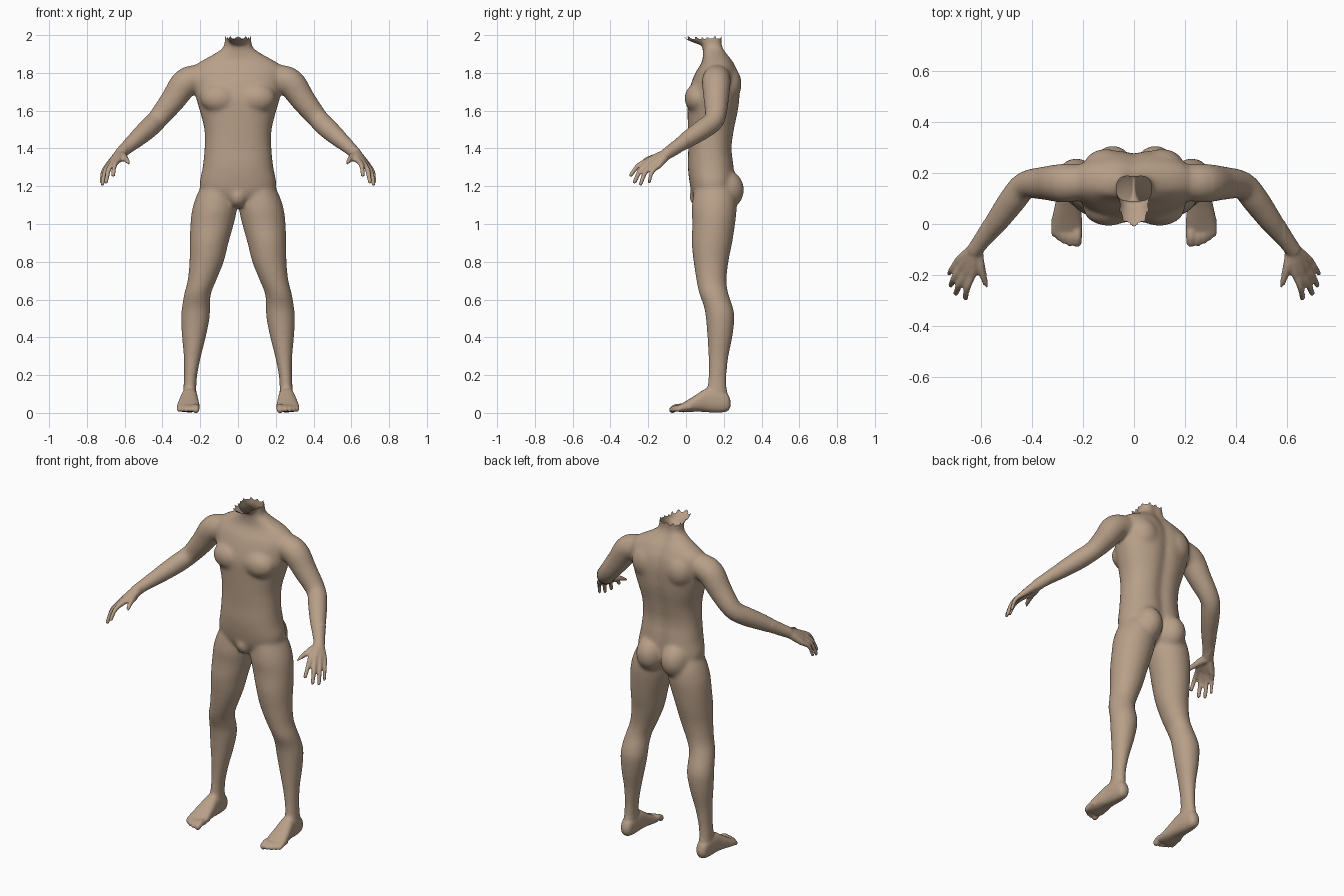
import bpy, bmesh, math
from mathutils import Vector, Matrix

if "Cube" in bpy.data.objects:
    bpy.data.objects.remove(bpy.data.objects["Cube"])

bm = bmesh.new()


def smooth_path(rows, steps=4):
    """Catmull-Rom resampling of tuples."""
    out = []
    for i in range(len(rows) - 1):
        p0, p1 = rows[max(i - 1, 0)], rows[i]
        p2, p3 = rows[i + 1], rows[min(i + 2, len(rows) - 1)]
        for k in range(steps):
            t = k / steps
            out.append([0.5 * (2 * b + (c - a) * t + (2 * a - 5 * b + 4 * c - d) * t * t
                               + (3 * b - a - 3 * c + d) * t ** 3)
                        for a, b, c, d in zip(p0, p1, p2, p3)])
    out.append(list(rows[-1]))
    return out


def skin(rings):
    vs = [[bm.verts.new(p) for p in r] for r in rings]
    n = len(vs[0])
    for a, b in zip(vs, vs[1:]):
        for i in range(n):
            j = (i + 1) % n
            bm.faces.new((a[i], a[j], b[j], b[i]))
    bm.faces.new(vs[0][::-1])
    bm.faces.new(vs[-1])


def loft(rows, axis='z', power=2.0, groove=0.0, n=48):
    """Rows of (position, a0, a1, b0, b1): superellipse slices along z or y."""
    rings = []
    for t, a0, a1, b0, b1 in smooth_path(rows):
        ring = []
        for i in range(n):
            w = 2 * math.pi * i / n
            c, s = math.cos(w), math.sin(w)
            a = (a0 + a1) / 2 + (a1 - a0) / 2 * math.copysign(abs(c) ** (2 / power), c)
            b = (b0 + b1) / 2 + (b1 - b0) / 2 * math.copysign(abs(s) ** (2 / power), s)
            if s > 0:
                b -= groove * math.exp(-(a / 0.035) ** 2)
            ring.append((a, b, t) if axis == 'z' else (a, t, b))
        rings.append(ring)
    skin(rings)


def ball(c, r):
    m = Matrix.Translation(c) @ Matrix.Diagonal((*r, 1))
    bmesh.ops.create_uvsphere(bm, u_segments=24, v_segments=16, radius=1, matrix=m)


def tube(rows, n=20):
    """Round limb through (x, y, z, radius) with ball ends."""
    pts = smooth_path(rows)
    rings = []
    for i, p in enumerate(pts):
        d = Vector(pts[min(i + 1, len(pts) - 1)][:3]) - Vector(pts[max(i - 1, 0)][:3])
        q = d.to_track_quat('Z', 'Y')
        rings.append([Vector(p[:3]) + q @ Vector((p[3] * math.cos(2 * math.pi * k / n),
                                                  p[3] * math.sin(2 * math.pi * k / n), 0))
                      for k in range(n)])
    skin(rings)
    for p in (pts[0], pts[-1]):
        ball(p[:3], [p[3]] * 3)


# Leg
loft([(1.24, .03, .17, .06, .22), (1.16, .01, .215, .04, .26), (1.08, .005, .242, .03, .268),
      (1.0, .022, .252, .033, .26), (.9, .05, .256, .03, .245), (.8, .075, .257, .04, .225),
      (.7, .115, .267, .055, .215), (.63, .143, .285, .07, .225), (.56, .148, .297, .095, .248),
      (.5, .15, .302, .105, .257), (.4, .17, .297, .113, .246), (.3, .195, .288, .118, .226),
      (.2, .215, .286, .118, .216), (.13, .22, .29, .113, .217), (.06, .222, .29, .11, .222)])

# Foot and toes
loft([(.237, .245, .268, .035, .06), (.22, .225, .288, .008, .1), (.17, .217, .296, .0, .13),
      (.11, .213, .302, .003, .13), (.06, .208, .313, .006, .1), (.01, .203, .323, .003, .068),
      (-.03, .204, .326, .003, .044), (-.048, .212, .318, .01, .034)], axis='y', power=2.4)
for x, y, r in ((.223, -.072, .019), (.251, -.076, .013), (.274, -.067, .013),
                (.294, -.054, .0125), (.312, -.04, .012)):
    tube([(x, y + .06, .028, r), (x, y + .025, .03, r), (x, y, .016, r)])

# Arm
tube([(.19, .165, 1.775, .07), (.275, .16, 1.75, .077), (.345, .16, 1.655, .067),
      (.425, .152, 1.555, .056), (.475, .095, 1.505, .055), (.53, .02, 1.455, .048),
      (.58, -.045, 1.41, .038), (.622, -.1, 1.372, .032)])

# Hand: palm bones and fingers
wrist = Vector((.624, -.1, 1.372))
for knuckle, tip, r in (((.632, -.195, 1.338), (.66, -.292, 1.257), .0135),
                        ((.655, -.19, 1.331), (.698, -.272, 1.222), .014),
                        ((.675, -.17, 1.32), (.718, -.24, 1.211), .0135),
                        ((.689, -.145, 1.308), (.724, -.195, 1.222), .012)):
    k, t = Vector(knuckle), Vector(tip)
    start = wrist.lerp(k, .15)
    tube([(*start, .026), (*wrist.lerp(k, .6), .022), (*k, .017)])
    mid = k.lerp(t, .5) + Vector((.008, -.008, .012))
    tube([(*k, .016), (*mid, r), (*t, r * .8)])
tube([(.617, -.115, 1.36, .026), (.597, -.175, 1.348, .019),
      (.585, -.215, 1.335, .015), (.577, -.245, 1.319, .012)])

# Buttock and chest muscle
ball((.083, .2, 1.18), (.088, .108, .11))
ball((.1, .062, 1.665), (.1, .07, .08))
ball((.11, .22, 1.74), (.09, .075, .1))

# Mirror the limbs
dup = bmesh.ops.duplicate(bm, geom=bm.verts[:] + bm.edges[:] + bm.faces[:])['geom']
for v in dup:
    if isinstance(v, bmesh.types.BMVert):
        v.co.x *= -1

# Torso and neck
loft([(z, -w, w, f, b) for z, w, f, b in (
    (1.09, .07, .09, .2), (1.14, .16, .04, .245), (1.2, .203, .022, .26), (1.3, .187, .01, .258),
    (1.4, .177, .012, .247), (1.5, .178, .01, .26), (1.6, .203, .008, .28),
    (1.67, .223, .008, .288), (1.74, .233, .026, .29), (1.8, .24, .05, .28),
    (1.84, .225, .075, .262), (1.87, .18, .088, .245), (1.9, .125, .09, .222),
    (1.93, .083, .088, .206), (1.96, .071, .08, .2), (2.05, .071, .07, .207))],
     power=2.3, groove=.016)
ball((0, .075, 1.145), (.05, .058, .06))

# Underside of the jaw
loft([(1.95, -.03, .03, .06, .12), (1.965, -.046, .046, .025, .13), (1.985, -.06, .06, -.01, .14),
      (2.05, -.072, .072, -.025, .15)])

# Fuse the parts into one skin
bmesh.ops.recalc_face_normals(bm, faces=bm.faces[:])
raw = bpy.data.meshes.new("raw_parts")
bm.to_mesh(raw)
bm.free()
body = bpy.data.objects.new("headless_body", raw)
bpy.context.collection.objects.link(body)
mod = body.modifiers.new("fuse", 'REMESH')
mod.mode = 'VOXEL'
mod.voxel_size = 0.0062
dg = bpy.context.evaluated_depsgraph_get()
mesh = bpy.data.meshes.new_from_object(body.evaluated_get(dg))
body.modifiers.clear()
body.data = mesh

# Soften the joins, more on the large forms than on hands and feet
bm = bmesh.new()
bm.from_mesh(mesh)
axes = dict(use_axis_x=True, use_axis_y=True, use_axis_z=True)
for _ in range(4):
    bmesh.ops.smooth_vert(bm, verts=bm.verts[:], factor=.5, **axes)
large = [v for v in bm.verts if abs(v.co.x) < .59 and v.co.z > .12]
for _ in range(22):
    bmesh.ops.smooth_vert(bm, verts=large, factor=.5, **axes)

# Ragged open neck
low = min(v.co.z for v in bm.verts)
for v in bm.verts:
    v.co.z -= low
cut = [v for v in bm.verts
       if v.co.z > 2.0 - .018 * abs(math.sin(7 * math.atan2(v.co.x, v.co.y - .1)))]
bmesh.ops.delete(bm, geom=cut, context='VERTS')
for f in bm.faces:
    f.smooth = True
bm.to_mesh(mesh)
bm.free()

skin_mat = bpy.data.materials.new("skin")
skin_mat.diffuse_color = (.48, .35, .25, 1)
skin_mat.use_nodes = True
skin_mat.node_tree.nodes["Principled BSDF"].inputs["Base Color"].default_value = skin_mat.diffuse_color
mesh.materials.clear()
mesh.materials.append(skin_mat)
